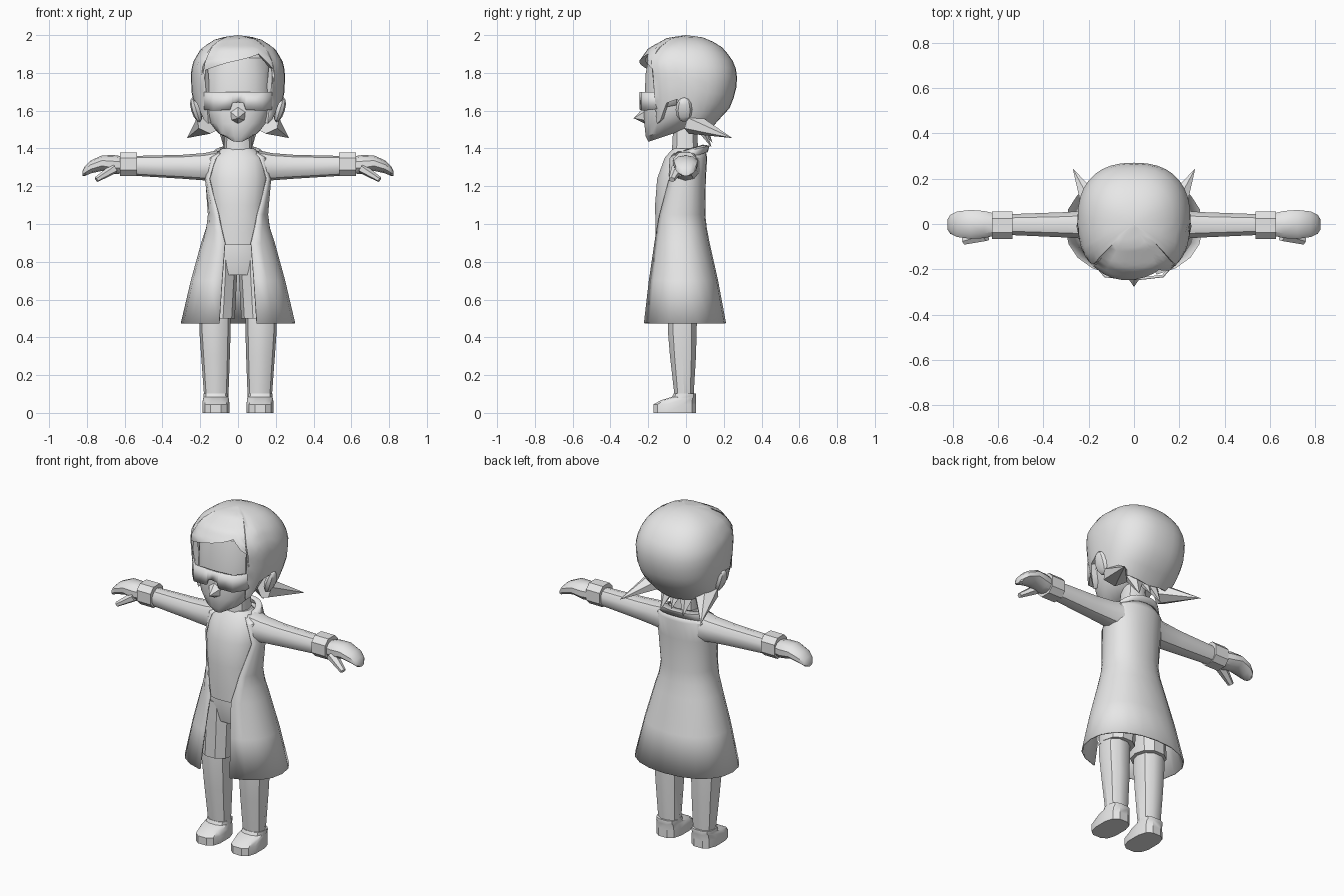
import bpy, bmesh, math
from mathutils import Vector, Matrix

if "Cube" in bpy.data.objects:
    bpy.data.objects.remove(bpy.data.objects["Cube"])

grey = bpy.data.materials.new("plain_grey")
grey.diffuse_color = (0.8, 0.8, 0.8, 1)
grey.use_nodes = True
grey.node_tree.nodes["Principled BSDF"].inputs["Base Color"].default_value = grey.diffuse_color


def finish(name, bm, mirror=False, thick=0, angle=35):
    """Turn a bmesh into a shaded object, optionally mirrored across x."""
    bmesh.ops.remove_doubles(bm, verts=bm.verts, dist=0.0005)
    bmesh.ops.recalc_face_normals(bm, faces=bm.faces)
    me = bpy.data.meshes.new(name)
    bm.to_mesh(me)
    bm.free()
    me.materials.append(grey)
    ob = bpy.data.objects.new(name, me)
    bpy.context.collection.objects.link(ob)
    bpy.ops.object.select_all(action='DESELECT')
    ob.select_set(True)
    bpy.context.view_layer.objects.active = ob
    bpy.ops.object.shade_smooth_by_angle(angle=math.radians(angle))
    if thick:
        m = ob.modifiers.new("thickness", 'SOLIDIFY')
        m.thickness = thick
        m.offset = -1
    if mirror:
        ob.modifiers.new("mirror", 'MIRROR').use_mirror_merge = False
    return ob


def spow(v, p):
    return math.copysign(abs(v) ** (2 / p), v)


def ring_point(ring, th, p):
    """Ring = (position, centre, radius, y front, y back, tilt); angle 0 faces front."""
    a, c, r, yf, yb, tilt = ring
    s, k = spow(math.sin(th), p), -spow(math.cos(th), p)
    return Vector((c + r * s, (yf + yb) / 2 + (yb - yf) / 2 * k, a + tilt * k))


def skin(bm, rows, closed):
    rows = [[bm.verts.new(v) for v in row] for row in rows]
    n = len(rows[0])
    for a, b in zip(rows, rows[1:]):
        for i in range(n if closed else n - 1):
            j = (i + 1) % n
            bm.faces.new((a[i], a[j], b[j], b[i]))
    return rows


def loft(name, rings, n=12, p=2.2, along_x=False, mirror=False, angle=35):
    """Closed solid through a list of rings."""
    bm = bmesh.new()
    rows = []
    for ring in rings:
        row = [ring_point(ring, 2 * math.pi * (i + .5) / n, p) for i in range(n)]
        rows.append([Vector((v.z, v.y, v.x)) if along_x else v for v in row])
    rows = skin(bm, rows, True)
    bm.faces.new(rows[0])
    bm.faces.new(rows[-1])
    return finish(name, bm, mirror, angle=angle)


def open_loft(name, rings, gaps, n=18, p=2.2, thick=.008):
    """Wrap-around shell with a front opening of half-width gap at each ring."""
    bm = bmesh.new()
    rows = []
    for ring, gap in zip(rings, gaps):
        a0 = math.asin(min(1, gap / ring[2]) ** (p / 2))
        rows.append([ring_point(ring, a0 + (2 * math.pi - 2 * a0) * i / n, p)
                     for i in range(n + 1)])
    skin(bm, rows, False)
    return finish(name, bm, thick=thick)


def spike(name, base, tip, r1, r2=0, flat=1, n=6, mirror=False):
    """Tapered cone from base to tip."""
    base, tip = Vector(base), Vector(tip)
    d = tip - base
    bm = bmesh.new()
    mat = (Matrix.Translation((base + tip) / 2) @ d.to_track_quat('Z', 'Y').to_matrix().to_4x4()
           @ Matrix.Diagonal((1, flat, 1, 1)))
    bmesh.ops.create_cone(bm, cap_ends=True, segments=n, radius1=r1, radius2=r2,
                          depth=d.length, matrix=mat)
    return finish(name, bm, mirror)


# Head, neck and nose
loft("head", [(1.465, 0, .05, -.20, -.02, .03), (1.49, 0, .11, -.215, .02, .025),
              (1.545, 0, .155, -.222, .06, .015), (1.6, 0, .178, -.225, .1, 0),
              (1.7, 0, .185, -.22, .12, 0), (1.8, 0, .185, -.215, .15, 0),
              (1.88, 0, .17, -.2, .15, 0), (1.94, 0, .12, -.12, .1, 0)], n=20, p=2.3)
loft("neck", [(1.35, 0, .08, -.08, .07, 0), (1.52, 0, .065, -.07, .06, 0)], n=10)
spike("nose", (0, -.195, 1.575), (0, -.277, 1.56), .062)

# Ears
bm = bmesh.new()
bmesh.ops.create_uvsphere(bm, u_segments=8, v_segments=6, radius=1,
                          matrix=Matrix.Translation((.222, -.01, 1.605))
                          @ Matrix.Rotation(.3, 4, 'Y') @ Matrix.Diagonal((.026, .045, .068, 1)))
finish("ears", bm, mirror=True)

# Hair cap: columns run from the crown down to a hairline that depends on angle
profile = [(2.0, 0, 0, 0), (1.985, .11, -.1, .11), (1.93, .195, -.2, .2),
           (1.86, .237, -.25, .25), (1.8, .25, -.245, .272), (1.7, .246, -.235, .265),
           (1.6, .226, -.22, .225), (1.52, .2, -.2, .14), (1.46, .17, -.17, .10)]
side_line = [(47, 1.53), (56, 1.55), (66, 1.64), (80, 1.66), (95, 1.57), (110, 1.53), (180, 1.49)]
hairline = ([(-a, z) for a, z in reversed(side_line)]
            + [(-44, 1.81), (27, 1.9), (38, 1.85), (46, 1.82)] + side_line)


def lerp_table(table, x):
    for a, b in zip(table, table[1:]):
        lo, hi = min(a[0], b[0]), max(a[0], b[0])
        if lo <= x <= hi:
            t = (x - a[0]) / (b[0] - a[0])
            return [u + (v - u) * t for u, v in zip(a, b)]
    return list(table[-1])


angles = sorted({a for a, _ in hairline if a > -180}
                | {a for a in range(-170, 181, 10) if abs(a) not in (50, 40)})
columns = []
for a in angles:
    bottom = lerp_table(hairline, a)[1]
    col = []
    for i in range(13):
        z, rx, yf, yb = lerp_table(profile, 2.0 - (2.0 - bottom) * (i / 12) ** 1.5)
        col.append(ring_point((z, 0, rx, yf, yb, 0), math.radians(a), 2.4))
    col.append(Vector((col[-1].x * .87, col[-1].y * .87, col[-1].z + .01)))
    columns.append(col)
bm = bmesh.new()
skin(bm, list(zip(*columns)), True)
finish("hair", bm, angle=40)

# Flicked hair ends and nape tufts
spike("hair_flicks", (.155, .03, 1.535), (.27, .245, 1.455), .075, flat=.8, mirror=True)
spike("nape_tufts", (.06, .07, 1.53), (.075, .135, 1.405), .055, flat=.6, n=5, mirror=True)
spike("nape_tuft_middle", (0, .08, 1.53), (0, .14, 1.43), .05, flat=.6, n=5)

# Visor with nose notch and temple arms
half = [(0, -.247, 1.645), (.03, -.246, 1.64), (.042, -.245, 1.605), (.13, -.235, 1.6),
        (.178, -.18, 1.605), (.192, -.05, 1.63)]
path = [(-x, y, z) for x, y, z in reversed(half[1:])] + half
bm = bmesh.new()
skin(bm, [[Vector((x, y, z)) for x, y, z in path], [Vector((x, y, 1.7)) for x, y, z in path]], False)
finish("visor", bm, thick=.012)

# Shirt, hips and shorts
loft("shirt", [(1.4, 0, .085, -.07, .06, 0), (1.35, 0, .15, -.115, .1, 0),
               (1.24, 0, .16, -.155, .09, 0), (1.1, 0, .147, -.166, .085, 0),
               (.95, 0, .15, -.163, .09, 0), (.89, 0, .16, -.16, .09, 0)], n=16)
loft("hips", [(.92, 0, .14, -.12, .09, 0), (.83, 0, .165, -.125, .1, 0),
              (.73, 0, .16, -.1, .09, 0)], n=14)
loft("shorts", [(.84, .09, .075, -.115, .095, 0), (.72, .1, .095, -.115, .095, 0),
                (.5, .112, .095, -.11, .085, 0)], n=10, mirror=True)

# Legs and shoes
loft("legs", [(.52, .122, .083, -.1, .062, 0), (.44, .122, .083, -.1, .06, 0),
              (.3, .119, .076, -.088, .056, 0), (.08, .115, .064, -.062, .042, 0)],
     n=10, mirror=True)
loft("shoes", [(0, .117, .074, -.175, .056, 0), (.045, .117, .074, -.175, .056, 0),
               (.073, .117, .07, -.135, .055, .006), (.085, .117, .067, -.075, .055, 0),
               (.102, .117, .066, -.066, .053, 0)], n=12, p=2.8, mirror=True)

# Open coat and collar
open_loft("coat", [(1.385, 0, .115, -.075, .105, 0), (1.35, 0, .168, -.115, .112, 0),
                   (1.24, 0, .176, -.15, .105, 0), (1.05, 0, .16, -.168, .102, 0),
                   (.98, 0, .17, -.172, .11, 0), (.9, 0, .195, -.175, .125, 0),
                   (.7, 0, .25, -.205, .17, 0), (.475, 0, .303, -.232, .212, 0)],
          [.08, .12, .155, .105, .09, .07, .085, .1])
open_loft("collar", [(1.345, 0, .15, -.125, .115, .035), (1.385, 0, .125, -.105, .125, .03),
                     (1.395, 0, .095, -.08, .09, .025)], [.06, .07, .06])

# Sleeves, cuffs, hands and thumbs
loft("sleeves", [(.11, 1.305, .085, -.08, .08, 0), (.18, 1.303, .072, -.07, .065, 0),
                 (.3, 1.303, .063, -.062, .055, 0), (.56, 1.308, .052, -.05, .045, 0)],
     n=10, along_x=True, mirror=True)
loft("cuffs", [(.535, 1.317, .066, -.07, .058, 0), (.625, 1.317, .066, -.07, .058, 0)],
     n=8, p=2.6, along_x=True, mirror=True)
loft("hands", [(.6, 1.312, .045, -.05, .045, 0), (.66, 1.315, .05, -.065, .06, 0),
               (.72, 1.322, .041, -.068, .065, 0), (.78, 1.302, .034, -.06, .058, 0),
               (.81, 1.28, .026, -.045, .042, 0), (.822, 1.268, .014, -.025, .022, 0)],
     n=10, along_x=True, mirror=True)
spike("thumbs", (.655, -.045, 1.295), (.75, -.075, 1.235), .034, .018, flat=.8, mirror=True)
